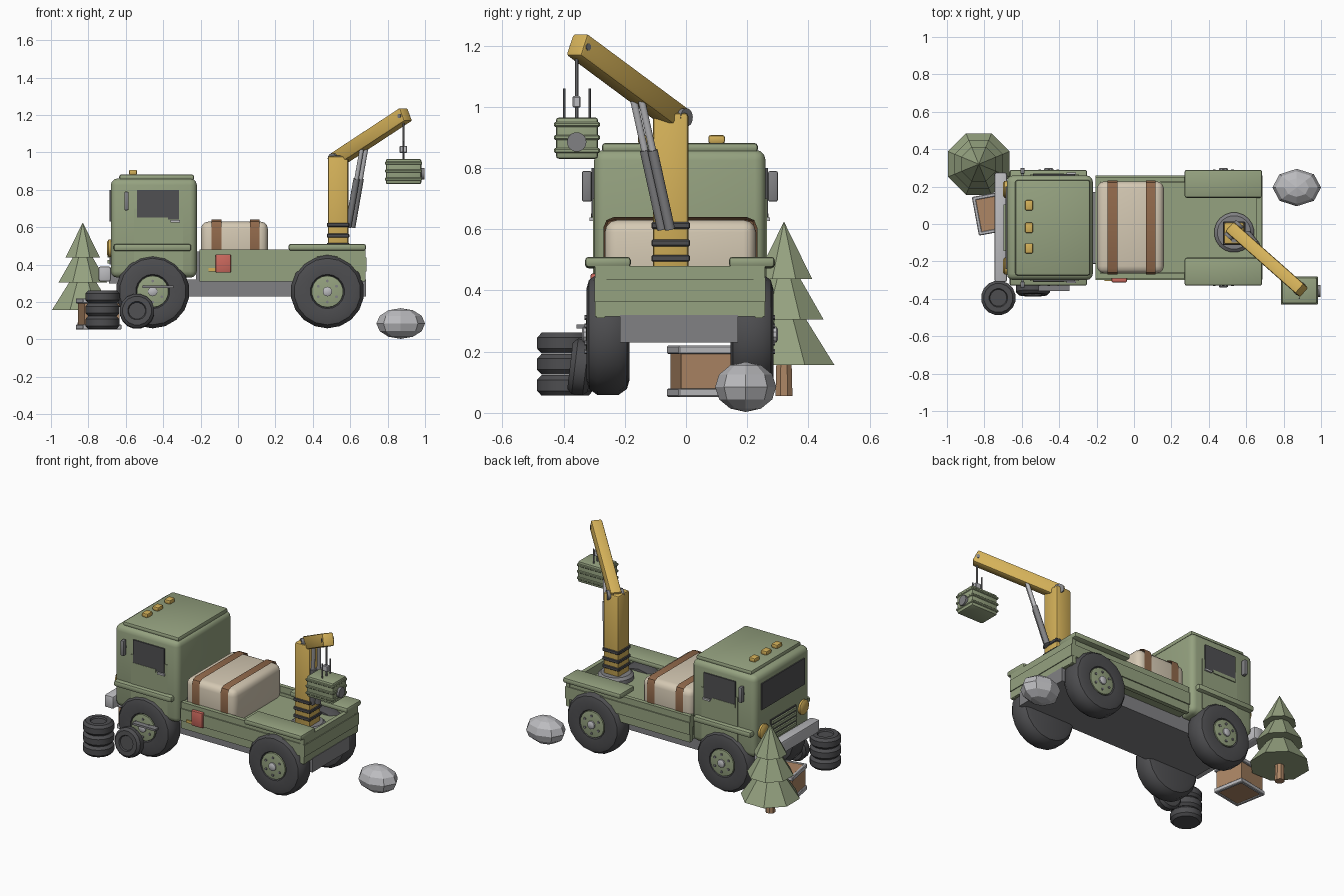
import bpy, bmesh, math
from mathutils import Vector, Matrix

if "Cube" in bpy.data.objects:
    bpy.data.objects.remove(bpy.data.objects["Cube"])

COLOURS = {
    "green": (0.30, 0.36, 0.215), "yellow": (0.66, 0.44, 0.10), "rubber": (0.075, 0.075, 0.08),
    "glass": (0.08, 0.08, 0.085), "steel": (0.22, 0.22, 0.23), "light_grey": (0.50, 0.50, 0.52),
    "canvas": (0.66, 0.58, 0.45), "wood": (0.42, 0.24, 0.13), "strap": (0.28, 0.14, 0.07),
    "red": (0.60, 0.14, 0.11)}
MATS = {}
for key, c in COLOURS.items():
    MATS[key] = bpy.data.materials.new(key)
    MATS[key].diffuse_color = (*c, 1)
CY = -0.02  # centre line of the truck


def finish(name, bm, mat, smooth=True):
    bmesh.ops.recalc_face_normals(bm, faces=bm.faces)
    me = bpy.data.meshes.new(name)
    bm.to_mesh(me)
    bm.free()
    me.materials.append(MATS[mat])
    ob = bpy.data.objects.new(name, me)
    bpy.context.collection.objects.link(ob)
    if smooth:
        bpy.ops.object.select_all(action='DESELECT')
        ob.select_set(True)
        bpy.context.view_layer.objects.active = ob
        bpy.ops.object.shade_smooth_by_angle(angle=math.radians(35))
    return ob


def box(name, x, y, z, mat, bevel=0.0, segs=2, matrix=None):
    """Box from three (min, max) ranges, optionally bevelled and moved."""
    bm = bmesh.new()
    bmesh.ops.create_cube(bm, size=1)
    for v in bm.verts:
        v.co = Vector(((r[0] + r[1]) / 2 + c * (r[1] - r[0]) for r, c in zip((x, y, z), v.co)))
    if bevel:
        bmesh.ops.bevel(bm, geom=bm.edges[:], offset=bevel, segments=segs, profile=0.5, affect='EDGES')
    if matrix:
        bm.transform(matrix)
    return finish(name, bm, mat, bevel > 0)


def lathe(name, profile, pos, mat, axis=(0, 0, 1), segs=16, smooth=True):
    """Closed solid turned from (radius, height) points around an axis."""
    bm = bmesh.new()
    rings = []
    for r, h in profile:
        rings.append([bm.verts.new((r * math.cos(a), r * math.sin(a), h))
                      for a in (math.tau * (i + 0.5) / segs for i in range(segs))])
    for a, b in zip(rings, rings[1:]):
        for i in range(segs):
            j = (i + 1) % segs
            bm.faces.new((a[i], a[j], b[j], b[i]))
    bm.faces.new(rings[0])
    bm.faces.new(rings[-1])
    bmesh.ops.remove_doubles(bm, verts=bm.verts, dist=1e-5)
    rot = Vector((0, 0, 1)).rotation_difference(Vector(axis)).to_matrix().to_4x4()
    bm.transform(Matrix.Translation(pos) @ rot)
    return finish(name, bm, mat, smooth)


def rod(name, a, b, r, mat, segs=12):
    d = Vector(b) - Vector(a)
    return lathe(name, [(r, 0), (r, d.length)], a, mat, d.normalized(), segs)


# chassis and bumper
box("chassis", (-0.62, 0.685), (-0.215, 0.17), (0.23, 0.32), "steel")
box("bumper", (-0.745, -0.68), (-0.31, 0.275), (0.31, 0.39), "light_grey", 0.01)
for s in (-1, 1):
    box("bumper_bracket", (-0.69, -0.6), (CY + s * 0.15 - 0.03, CY + s * 0.15 + 0.03), (0.3, 0.36), "steel")

# cab shell, roof and roof lamps
box("cab", (-0.68, -0.22), (-0.30, 0.26), (0.33, 0.86), "green", 0.035, 3)
box("roof", (-0.635, -0.235), (-0.275, 0.235), (0.85, 0.882), "green", 0.012)
for y in (-0.13, CY, 0.10):
    box("roof_lamp", (-0.583, -0.54), (y - 0.027, y + 0.027), (0.88, 0.907), "yellow", 0.007)
box("cab_back_frame", (-0.225, -0.203), (-0.21, 0.17), (0.30, 0.47), "steel")

# windscreen, grille and headlamps
box("windscreen", (-0.687, -0.675), (-0.24, 0.20), (0.63, 0.80), "glass")
box("grille", (-0.687, -0.675), (-0.15, 0.11), (0.40, 0.53), "glass")
for i in range(4):
    z = 0.415 + i * 0.033
    box("grille_slat", (-0.697, -0.68), (-0.145, 0.105), (z - 0.009, z + 0.009), "green")
for s in (-1, 1):
    lathe("headlamp", [(0.047, 0), (0.047, 0.02), (0.035, 0.028)], (-0.672, CY + s * 0.205, 0.487),
          "yellow", (-1, 0, 0))

# cab sides: doors, windows, handles, mirrors, fenders
def side(y0, y1, s):
    """y range measured outwards from the centre line on side s."""
    return tuple(sorted((CY + s * y0, CY + s * y1)))


for s in (-1, 1):
    box("door", (-0.555, -0.295), side(0.27, 0.284, s), (0.37, 0.70), "green")
    box("side_window", (-0.54, -0.315), side(0.27, 0.288, s), (0.64, 0.80), "glass")
    box("door_sill", (-0.54, -0.375), side(0.27, 0.290, s), (0.63, 0.652), "green")
    box("door_handle", (-0.36, -0.31), side(0.28, 0.295, s), (0.626, 0.638), "light_grey")
    box("mirror", (-0.608, -0.585), side(0.288, 0.32, s), (0.69, 0.79), "steel", 0.006)
    box("mirror_arm", (-0.602, -0.592), side(0.27, 0.30, s), (0.73, 0.745), "steel")
    box("front_fender", (-0.665, -0.25), side(0.16, 0.31, s), (0.472, 0.51), "green", 0.012)
    box("rear_fender", (0.27, 0.685), side(0.16, 0.31, s), (0.475, 0.51), "green", 0.012)
    # bed side walls
    box("bed_side", (-0.205, 0.68), side(0.245, 0.272, s), (0.31, 0.48), "green")
    box("bed_side_rail", (-0.205, 0.684), side(0.24, 0.279, s), (0.362, 0.44), "green")

# load bed
box("bed_floor", (-0.2, 0.67), (-0.28, 0.24), (0.315, 0.42), "green")
box("bed_head_board", (-0.205, -0.18), (-0.28, 0.24), (0.40, 0.475), "green")
box("tailgate", (0.655, 0.682), (-0.298, 0.258), (0.315, 0.48), "green")
box("tailgate_panel", (0.67, 0.687), (-0.298, 0.258), (0.362, 0.437), "green")

# tarpaulin load with straps
box("tarp_load", (-0.198, 0.16), (-0.265, 0.228), (0.40, 0.63), "canvas", 0.04, 3)
for x in (-0.115, 0.09):
    box("strap", (x - 0.009, x + 0.009), (-0.27, 0.233), (0.41, 0.64), "strap", 0.035, 2)

# fuel can on the bed side
box("fuel_can", (-0.12, -0.038), (-0.312, -0.285), (0.357, 0.455), "red", 0.006)
box("can_bracket", (-0.158, -0.118), (-0.306, -0.285), (0.363, 0.381), "yellow")

# wheels with hubs and bolts
TYRE = [(0.15, -0.07), (0.178, -0.062), (0.197, -0.035), (0.197, 0.035), (0.178, 0.062),
        (0.15, 0.07), (0.092, 0.066), (0.086, 0.056)]
for x in (-0.456, 0.478):
    for s in (-1, 1):
        out = Vector((0, s, 0))
        c = Vector((x, CY + s * 0.235, 0.256))
        lathe("tyre", TYRE, c, "rubber", out, 18)
        lathe("wheel_hub", [(0.086, 0.05), (0.084, 0.066), (0.05, 0.071)], c, "green", out, 18)
        lathe("hub_cap", [(0.026, 0.06), (0.026, 0.08), (0.018, 0.085)], c, "light_grey", out, 10)
        for i in range(6):
            a = math.tau * (i + 0.5) / 6
            p = c + Vector((0.056 * math.cos(a), s * 0.064, 0.056 * math.sin(a)))
            rod("wheel_bolt", p, p + out * 0.012, 0.008, "steel", 6)
box("step_bar", (-0.51, -0.345), (-0.358, -0.30), (0.275, 0.288), "steel")

# crane turntable, column and collars
PX, PY = 0.535, -0.05
lathe("turntable", [(0.107, 0.41), (0.107, 0.445), (0.09, 0.46)], (PX, -0.045, 0), "steel", segs=20)
box("crane_column", (0.48, 0.59), (-0.108, 0.008), (0.43, 0.98), "yellow", 0.012)
for z in (0.505, 0.555, 0.612):
    box("column_collar", (0.475, 0.595), (-0.113, 0.013), (z - 0.011, z + 0.011), "rubber", 0.004, 1)
box("column_slot", (0.522, 0.548), (-0.10, 0.0), (0.95, 0.983), "steel")

# boom built along its own axis, from pivot to tip
A, B = Vector((0.535, -0.035, 0.965)), Vector((0.885, -0.345, 1.195))
ax = (B - A).normalized()
sidev = Vector((0, 0, 1)).cross(ax).normalized()
up = ax.cross(sidev)
frame = Matrix.Translation(A) @ Matrix((ax, sidev, up)).transposed().to_4x4()
L = (B - A).length
box("boom", (-0.02, L + 0.02), (-0.034, 0.034), (-0.04, 0.04), "yellow", 0.01, 2, frame)
rod("boom_pivot", A - sidev * 0.05, A + sidev * 0.05, 0.03, "steel", 14)
rod("tip_pin", B - sidev * 0.037, B + sidev * 0.037, 0.012, "steel", 8)

# lifting rams
low, high = Vector((0.60, -0.065, 0.60)), Vector((0.675, -0.16, 1.03))
for s in (-1, 1):
    o = sidev * 0.017 * s
    rod("ram_body", low + o, low.lerp(high, 0.6) + o, 0.017, "steel")
    rod("ram_rod", low.lerp(high, 0.55) + o, high + o, 0.012, "light_grey")

# cable, hook block and hanging load
HX, HY = 0.884, -0.357
rod("cable", (HX, HY, 0.96), (HX, HY, 1.19), 0.006, "steel", 8)
box("hook_block", (HX - 0.02, HX + 0.02), (HY - 0.013, HY + 0.013), (0.997, 1.035), "light_grey", 0.004, 1)
for y in (-0.397, -0.315):
    rod("sling_rod", (HX, y, 0.95), (HX, y, 1.06), 0.004, "steel", 6)
box("hanging_box", (0.79, 0.98), (-0.425, -0.287), (0.83, 0.965), "green", 0.01)
for z in (0.857, 0.90, 0.942):
    box("box_rib", (0.785, 0.984), (-0.431, -0.281), (z - 0.008, z + 0.008), "green", 0.004, 1)
rod("box_dial", (0.975, HY, 0.885), (0.996, HY, 0.885), 0.032, "steel", 14)

# spare tyres: a stack of three and one leaning
SPARE = [(0.05, -0.034), (0.078, -0.034), (0.093, -0.018), (0.093, 0.018), (0.078, 0.034), (0.05, 0.034),
         (0.045, 0.025)]
for i in range(3):
    lathe("stacked_tyre", SPARE, (-0.725, -0.395, 0.09 + i * 0.069), "rubber", segs=16)
lathe("leaning_tyre", SPARE, (-0.54, -0.345, 0.15), "rubber", (0, -1, 0.12), 16)

# crate with pale edge strips
turn = Matrix.Translation((-0.745, 0.06, 0)) @ Matrix.Rotation(math.radians(10.5), 4, 'Z')
box("crate", (-0.095, 0.095), (-0.095, 0.095), (0.057, 0.217), "wood", 0, 1, turn)
for z in (0.052, 0.192):
    for s in (-1, 1):
        edge = (s * 0.095 - 0.01, s * 0.095 + 0.01)
        box("crate_strip", (-0.105, 0.105), edge, (z, z + 0.028), "light_grey", 0.004, 1, turn)
        box("crate_strip", edge, (-0.105, 0.105), (z, z + 0.028), "light_grey", 0.004, 1, turn)

# pine tree
TX, TY = -0.83, 0.32
lathe("tree_trunk", [(0.03, 0.055), (0.026, 0.2)], (TX, TY, 0), "wood", segs=8)
for r, z0, z1 in ((0.178, 0.157, 0.42), (0.14, 0.305, 0.53), (0.1, 0.437, 0.623)):
    lathe("tree_tier", [(r, z0), (0, z1)][:1] + [(0.001, z1)], (TX, TY, 0), "green", segs=8, smooth=False)

# boulder
bm = bmesh.new()
bmesh.ops.create_uvsphere(bm, u_segments=8, v_segments=6, radius=1)
bm.transform(Matrix.Translation((0.87, 0.195, 0.085)) @ Matrix.Diagonal((0.13, 0.1, 0.082, 1)))
finish("boulder", bm, "light_grey", False)

for m in bpy.data.materials:
    if m.users and not m.is_grease_pencil:
        m.use_nodes = True
        m.node_tree.nodes["Principled BSDF"].inputs["Base Color"].default_value = m.diffuse_color
